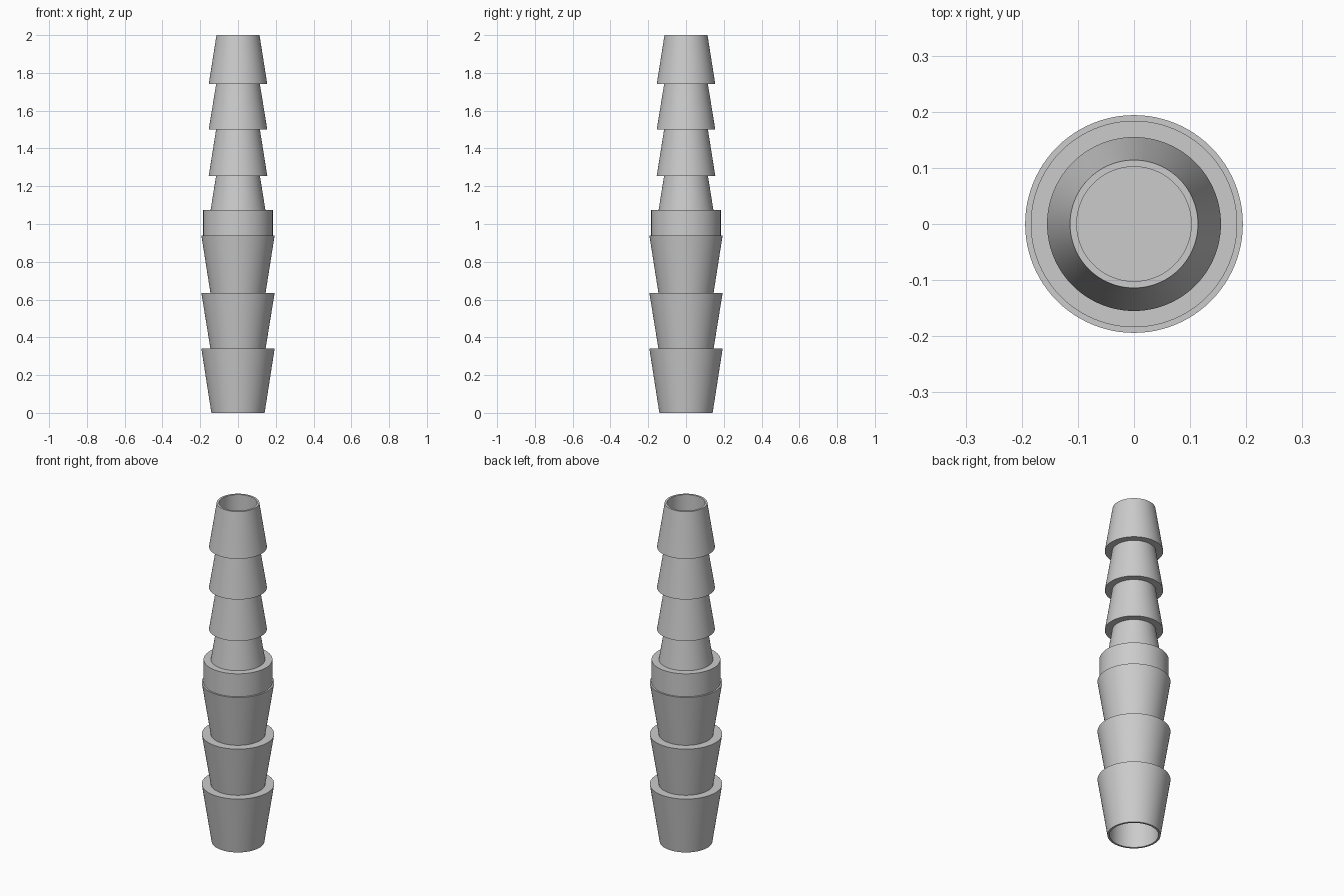
import bpy, bmesh
from math import radians

cube = bpy.data.objects.get("Cube")
if cube:
    bpy.data.objects.remove(cube, do_unlink=True)

SEGMENTS = 96

grey = bpy.data.materials.new("light grey plastic")
grey.use_nodes = True
colour = (0.6, 0.6, 0.6, 1)
grey.diffuse_color = colour
grey.node_tree.nodes["Principled BSDF"].inputs["Base Color"].default_value = colour


def lathe(name, profile):
    """Spin a radius/height profile about z; its ends lie on the axis."""
    bm = bmesh.new()
    points = [bm.verts.new((r, 0, z)) for r, z in profile]
    edges = [bm.edges.new(pair) for pair in zip(points, points[1:])]
    bmesh.ops.spin(bm, geom=points + edges, cent=(0, 0, 0), axis=(0, 0, 1),
                   angle=radians(360), steps=SEGMENTS, use_merge=True)
    bmesh.ops.remove_doubles(bm, verts=bm.verts, dist=0.0001)
    bmesh.ops.recalc_face_normals(bm, faces=bm.faces)
    mesh = bpy.data.meshes.new(name)
    bm.to_mesh(mesh)
    bm.free()
    mesh.materials.append(grey)
    obj = bpy.data.objects.new(name, mesh)
    bpy.context.collection.objects.link(obj)
    bpy.ops.object.select_all(action='DESELECT')
    obj.select_set(True)
    bpy.context.view_layer.objects.active = obj
    bpy.ops.object.shade_smooth_by_angle(angle=radians(30))
    return obj


# Lower bore and its bottom rim, closed by the wall inside the collar
profile = [(0, 0.94), (0.13, 0.94), (0.13, 0)]

# Wide lower barbs: narrow at the bottom, flaring upwards
for bottom, top, neck in ((0, 0.34, 0.141), (0.34, 0.635, 0.146), (0.635, 0.94, 0.146)):
    profile += [(neck, bottom), (0.194, top)]

# Middle collar
profile += [(0.184, 0.94), (0.184, 1.075)]

# Slim upper barbs: wide at the bottom, tapering upwards
for bottom, top, flare, neck in ((1.075, 1.255, 0.145, 0.116), (1.255, 1.5, 0.155, 0.116),
                                 (1.5, 1.74, 0.155, 0.116), (1.74, 2, 0.155, 0.114)):
    profile += [(flare, bottom), (neck, top)]

# Upper rim and bore
profile += [(0.102, 2), (0.102, 1.075), (0, 1.075)]

lathe("barbed_hose_connector", profile)
